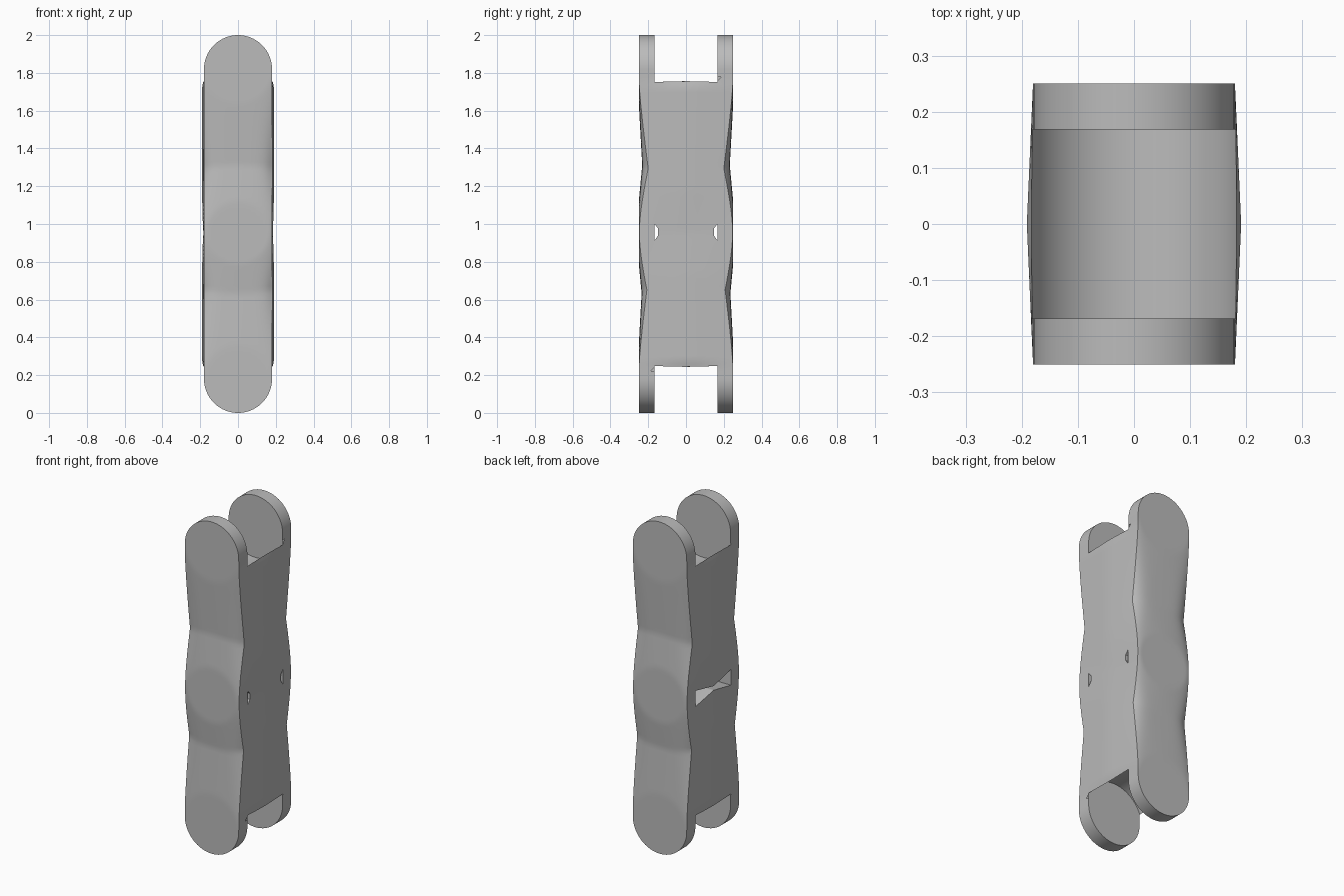
import bpy, bmesh, math

cube = bpy.data.objects.get("Cube")
if cube:
    bpy.data.objects.remove(cube, do_unlink=True)

R = 0.18            # radius of the rounded ends
HALF_DEPTH = 0.25   # flat discs on front and back
INNER = 0.168       # inner side of the prongs
MID = 0.955         # height of the middle disc
MID_R = 0.165
LOW, HIGH = R, 2 - R

grey = bpy.data.materials.new("mid_grey")
grey.use_nodes = True
colour = (0.5, 0.5, 0.5, 1)
grey.diffuse_color = colour
grey.node_tree.nodes["Principled BSDF"].inputs["Base Color"].default_value = colour


def make_object(name, bm):
    bmesh.ops.recalc_face_normals(bm, faces=bm.faces[:])
    mesh = bpy.data.meshes.new(name)
    bm.to_mesh(mesh)
    bm.free()
    mesh.materials.append(grey)
    obj = bpy.data.objects.new(name, mesh)
    bpy.context.collection.objects.link(obj)
    return obj


def depth(x, z):
    """Face depth: flat on the three discs, dished and rounded between them."""
    ends = min(math.hypot(x, z - LOW), math.hypot(x, z - HIGH)) - R
    if z < LOW or z > HIGH:
        ends = 0
    middle = math.hypot(x, z - MID) - MID_R
    dip = max(0, min(ends * 0.055, middle * 0.095))
    return HALF_DEPTH - dip * (1 + 1.4 * (abs(x) / R) ** 5)


def half_width(z):
    if LOW <= z <= HIGH:
        return R
    centre = LOW if z < LOW else HIGH
    return math.sqrt(max(0, R * R - (z - centre) ** 2))


def bulge(y, z):
    """Slight crown on the sides of the body."""
    fade = max(0, min(1, (0.77 - abs(z - 1)) / 0.05))
    waist = min(1, 0.45 + 2.5 * abs(z - MID))
    return 0.011 * fade * waist * (1 - abs(y) / HALF_DEPTH)


def ring(z, across=28, along=8):
    """One horizontal section, front, left side, back, right side."""
    w = half_width(z)
    half = []
    for i in range(across):
        x = -w + 2 * w * i / across
        half.append((x, -depth(x, z)))
    edge = depth(w, z)
    for i in range(along):
        y = -edge + 2 * edge * i / along
        half.append((w + bulge(y, z), y))
    return half + [(-x, -y) for x, y in half]


# Heights: finer steps around both rounded ends
steps = 20
arc = [R - R * math.cos(0.03 + (math.pi / 2 - 0.03) * i / steps) for i in range(steps + 1)]
straight = [LOW + (HIGH - LOW) * i / 80 for i in range(1, 80)]
heights = arc + straight + [2 - z for z in reversed(arc)]

# Link body with its prongs, as a loft of sections
bm = bmesh.new()
rings = [[bm.verts.new((x, y, z)) for x, y in ring(z)] for z in heights]
for a, b in zip(rings, rings[1:]):
    for i in range(len(a)):
        j = (i + 1) % len(a)
        bm.faces.new((a[i], a[j], b[j], b[i]))
bm.faces.new(rings[0][::-1])
bm.faces.new(rings[-1])
body = make_object("link_body", bm)


def prism(name, outline, axis, start, end):
    """Extrude an outline of (u, z) points along x or y."""
    bm = bmesh.new()
    place = (lambda u, z, t: (t, u, z)) if axis == "x" else (lambda u, z, t: (u, t, z))
    a = [bm.verts.new(place(u, z, start)) for u, z in outline]
    b = [bm.verts.new(place(u, z, end)) for u, z in outline]
    bm.faces.new(a)
    bm.faces.new(b[::-1])
    for i in range(len(a)):
        j = (i + 1) % len(a)
        bm.faces.new((a[i], b[i], b[j], a[j]))
    return make_object(name, bm)


# Slots between the prongs, with a round saddle for the next link
saddle_r = 0.194
lip = 0.06
start = math.asin(lip / saddle_r)
cutters = []
for name, centre, side in (("top_slot", HIGH, 1), ("bottom_slot", LOW, -1)):
    outline = [(-0.3, centre + side * 0.3), (-0.3, centre - side * lip)]
    for i in range(33):
        t = start + (math.pi - 2 * start) * i / 32
        outline.append((-saddle_r * math.cos(t), centre - side * saddle_r * math.sin(t)))
    outline += [(0.3, centre - side * lip), (0.3, centre + side * 0.3)]
    cutters.append(prism(name, outline, "y", -INNER, INNER))

# Wide side opening on the right, two small ones on the left
wide = [(-INNER, 0.905), (0, 0.94), (INNER, 0.905), (INNER, 1.0), (0, 0.965), (-INNER, 1.0)]
cutters.append(prism("side_opening", wide, "x", -0.3, 0.14))
for name, s in (("front_small_opening", -1), ("back_small_opening", 1)):
    small = [(s * 0.167, 0.912), (s * 0.167, 1.0), (s * 0.147, 0.975), (s * 0.147, 0.94)]
    cutters.append(prism(name, small, "x", 0.1, 0.3))

for cutter in cutters:
    cutter.hide_render = True
    cutter.hide_viewport = True
    cutter.display_type = "WIRE"
    mod = body.modifiers.new(cutter.name, "BOOLEAN")
    mod.operation = "DIFFERENCE"
    mod.solver = "EXACT"
    mod.object = cutter

# Bake the cuts, then drop the cutters
bpy.context.view_layer.update()
graph = bpy.context.evaluated_depsgraph_get()
cut_mesh = bpy.data.meshes.new_from_object(body.evaluated_get(graph))
body.modifiers.clear()
body.data = cut_mesh
for cutter in cutters:
    bpy.data.objects.remove(cutter, do_unlink=True)

bpy.ops.object.select_all(action="DESELECT")
body.select_set(True)
bpy.context.view_layer.objects.active = body
bpy.ops.object.shade_smooth_by_angle(angle=math.radians(30))
